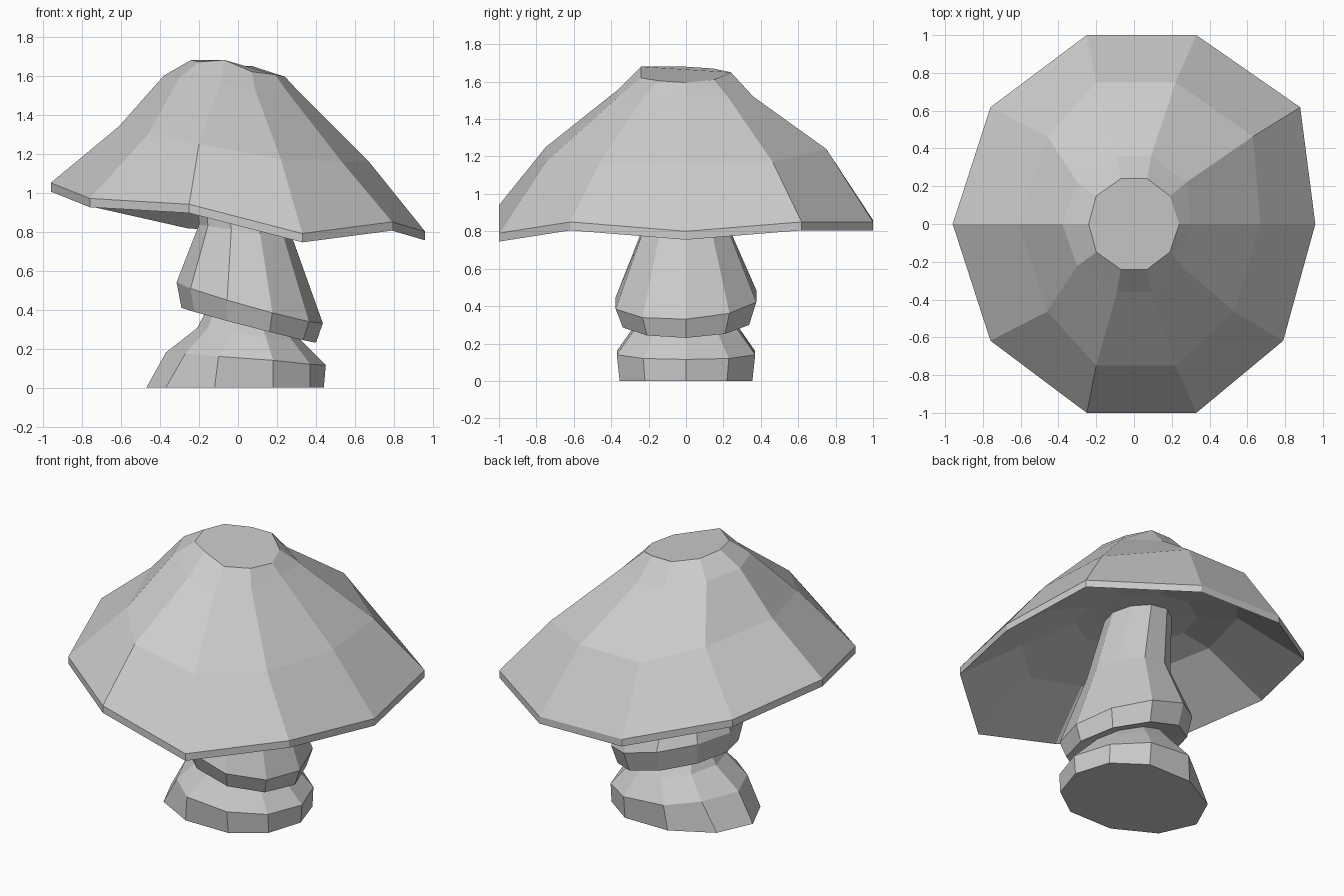
import bpy, bmesh, math

if "Cube" in bpy.data.objects:
    bpy.data.objects.remove(bpy.data.objects["Cube"])


def loft(name, rings):
    """Skin a stack of equal-count rings and cap both ends."""
    bm = bmesh.new()
    loops = [[bm.verts.new(p) for p in r] for r in rings]
    n = len(loops[0])
    for a, b in zip(loops, loops[1:]):
        for i in range(n):
            j = (i + 1) % n
            bm.faces.new((a[i], a[j], b[j], b[i]))
    bm.faces.new(loops[0][::-1])
    bm.faces.new(loops[-1])
    bmesh.ops.recalc_face_normals(bm, faces=bm.faces[:])
    me = bpy.data.meshes.new(name)
    bm.to_mesh(me)
    bm.free()
    ob = bpy.data.objects.new(name, me)
    bpy.context.collection.objects.link(ob)
    return ob


def tilted(cx, z, rx, ry, slope, side=0.0):
    """Ten-sided ring in a plane that tilts along x, and a little along y."""
    ring = []
    for i in range(10):
        a = i * math.pi / 5
        dx, y = rx * math.cos(a), ry * math.sin(a)
        ring.append((cx + dx, y, z + slope * dx + side * y))
    return ring


def mirrored(ry, pts, back=None):
    """Ten-sided ring from six (x, z) points, right to left; back overrides y > 0."""
    back = back or pts
    ys = [ry * f for f in (0, .618, 1, 1, .618, 0)]
    ring = [(x, y, z) for (x, z), y in zip(back, ys)]
    return ring + [(pts[i][0], -ys[i], pts[i][1]) for i in (4, 3, 2, 1)]


# Cap: hollow underside, thin wavy rim, faceted crown
rim = mirrored(1.0,
               [(.96, .80), (.79, .85), (.33, .79), (-.25, .94), (-.76, .97), (-.96, 1.05)],
               [(.96, .80), (.88, .85), (.33, .85), (-.25, .86), (-.76, .975), (-.96, 1.05)])
lip = [(x, y, z - .045) for x, y, z in rim]
mid = mirrored(.75,
               [(.67, 1.16), (.53, 1.16), (.22, 1.17), (-.20, 1.25), (-.46, 1.30), (-.61, 1.34)],
               [(.67, 1.16), (.63, 1.17), (.22, 1.24), (-.20, 1.24), (-.46, 1.30), (-.61, 1.34)])
inner = [(x * .92, y * .92, z - .135) for x, y, z in mid]
upper = mirrored(.36,
                 [(.30, 1.53), (.25, 1.52), (.09, 1.52), (-.09, 1.56), (-.30, 1.59), (-.38, 1.60)],
                 [(.30, 1.53), (.28, 1.52), (.09, 1.52), (-.09, 1.52), (-.30, 1.58), (-.38, 1.60)])
top = mirrored(.24,
               [(.24, 1.595), (.19, 1.605), (.07, 1.62), (-.07, 1.68), (-.20, 1.67), (-.24, 1.68)],
               [(.24, 1.595), (.19, 1.61), (.07, 1.65), (-.07, 1.65), (-.20, 1.67), (-.24, 1.68)])
loft("mushroom_cap", [
    tilted(-.02, 1.20, .19, .20, -.13),
    tilted(-.02, 1.19, .35, .35, -.13),
    inner, lip, rim, mid, upper, top])

# Upper stem: tapered shaft over a slanted bulge
loft("upper_stem", [
    tilted(.04, .36, .20, .22, -.27),
    tilted(.055, .32, .345, .355, -.26, .02),
    tilted(.06, .435, .375, .395, -.28, .05),
    tilted(.04, .80, .24, .245, -.15),
    tilted(-.03, 1.20, .19, .20, -.13)])

# Stem base: squat foot with a toe on the left
loft("stem_base", [
    mirrored(.355, [(.44, 0), (.37, 0), (.18, 0), (-.12, 0), (-.37, 0), (-.47, 0)]),
    mirrored(.37, [(.45, .115), (.37, .12), (.18, .14), (-.10, .16), (-.27, .175), (-.37, .18)]),
    tilted(.06, .27, .27, .30, -.13),
    tilted(.04, .38, .19, .20, -.20)])
